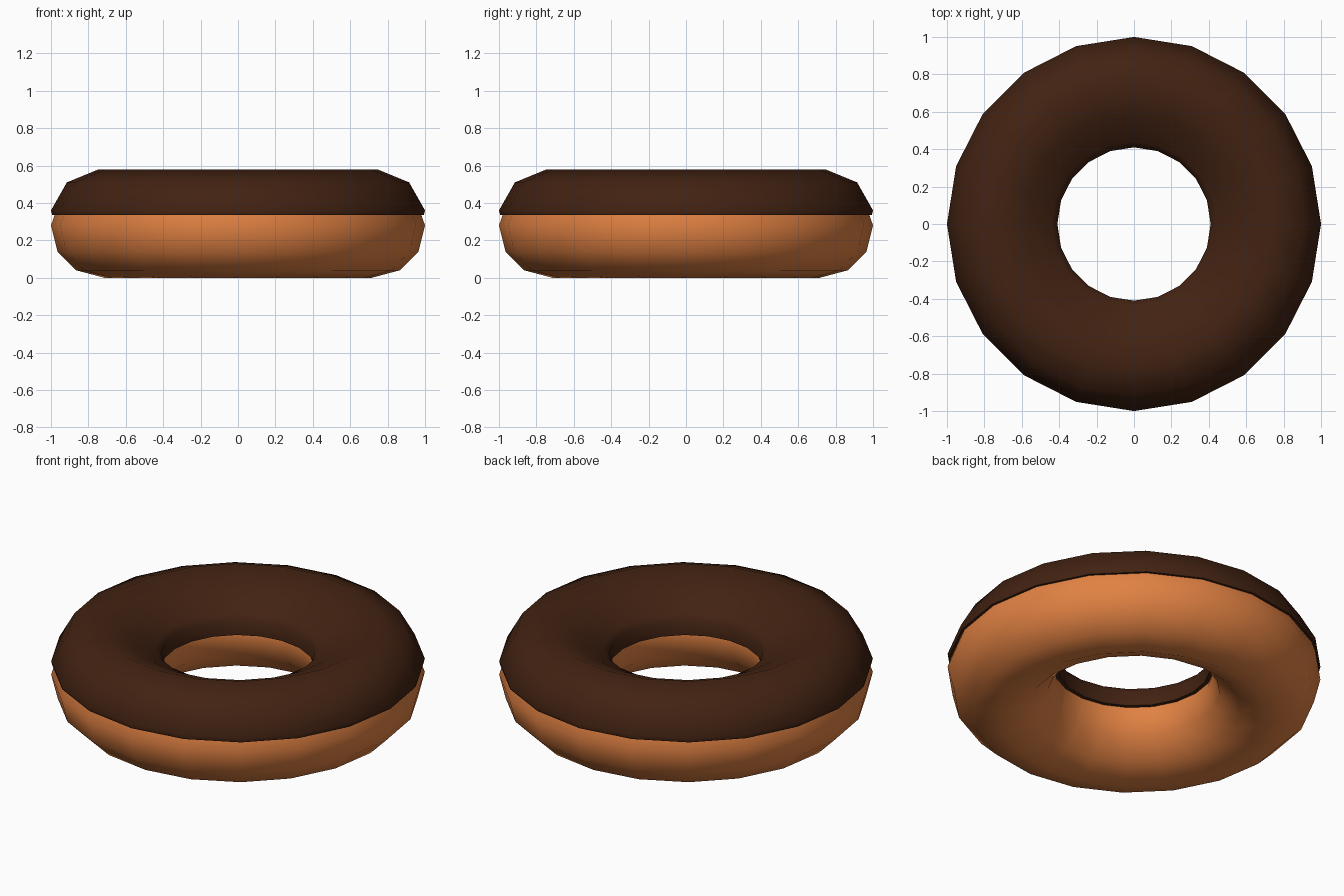
import bpy, bmesh, math

if "Cube" in bpy.data.objects:
    bpy.data.objects.remove(bpy.data.objects["Cube"])

SEGMENTS = 20


def lathe(name, profile, color):
    """Spin a closed (radius, height) profile into a smooth ring."""
    bm = bmesh.new()
    rings = []
    for i in range(SEGMENTS):
        a = 2 * math.pi * i / SEGMENTS
        rings.append([bm.verts.new((r * math.cos(a), r * math.sin(a), z)) for r, z in profile])
    n = len(profile)
    for i in range(SEGMENTS):
        a, b = rings[i], rings[(i + 1) % SEGMENTS]
        for j in range(n):
            k = (j + 1) % n
            bm.faces.new((a[j], b[j], b[k], a[k]))
    bmesh.ops.recalc_face_normals(bm, faces=bm.faces)
    mesh = bpy.data.meshes.new(name)
    bm.to_mesh(mesh)
    bm.free()
    ob = bpy.data.objects.new(name, mesh)
    bpy.context.collection.objects.link(ob)
    mat = bpy.data.materials.new(name + "_color")
    mat.diffuse_color = (*color, 1)
    mat.use_nodes = True
    mat.node_tree.nodes["Principled BSDF"].inputs["Base Color"].default_value = mat.diffuse_color
    mesh.materials.append(mat)
    bpy.ops.object.select_all(action='DESELECT')
    ob.select_set(True)
    bpy.context.view_layer.objects.active = ob
    bpy.ops.object.shade_smooth_by_angle(angle=math.radians(60))
    return ob


# Dough ring: round outside, more tapered toward the hole
lathe("dough", [(1.0, 0.28), (0.965, 0.14), (0.865, 0.04), (0.715, 0.0),
                (0.57, 0.06), (0.46, 0.165), (0.425, 0.29), (0.45, 0.39),
                (0.57, 0.48), (0.72, 0.55), (0.865, 0.51), (0.95, 0.42)],
      (0.75, 0.22, 0.055))

# Icing cap with a small lip on the outside and in the hole
lathe("icing", [(0.97, 0.335), (0.994, 0.335), (1.0, 0.36), (0.915, 0.51),
                (0.745, 0.58), (0.58, 0.51), (0.44, 0.435), (0.41, 0.40),
                (0.41, 0.315), (0.45, 0.315), (0.46, 0.39), (0.58, 0.47),
                (0.73, 0.54), (0.87, 0.49), (0.95, 0.40)],
      (0.054, 0.016, 0.006))
